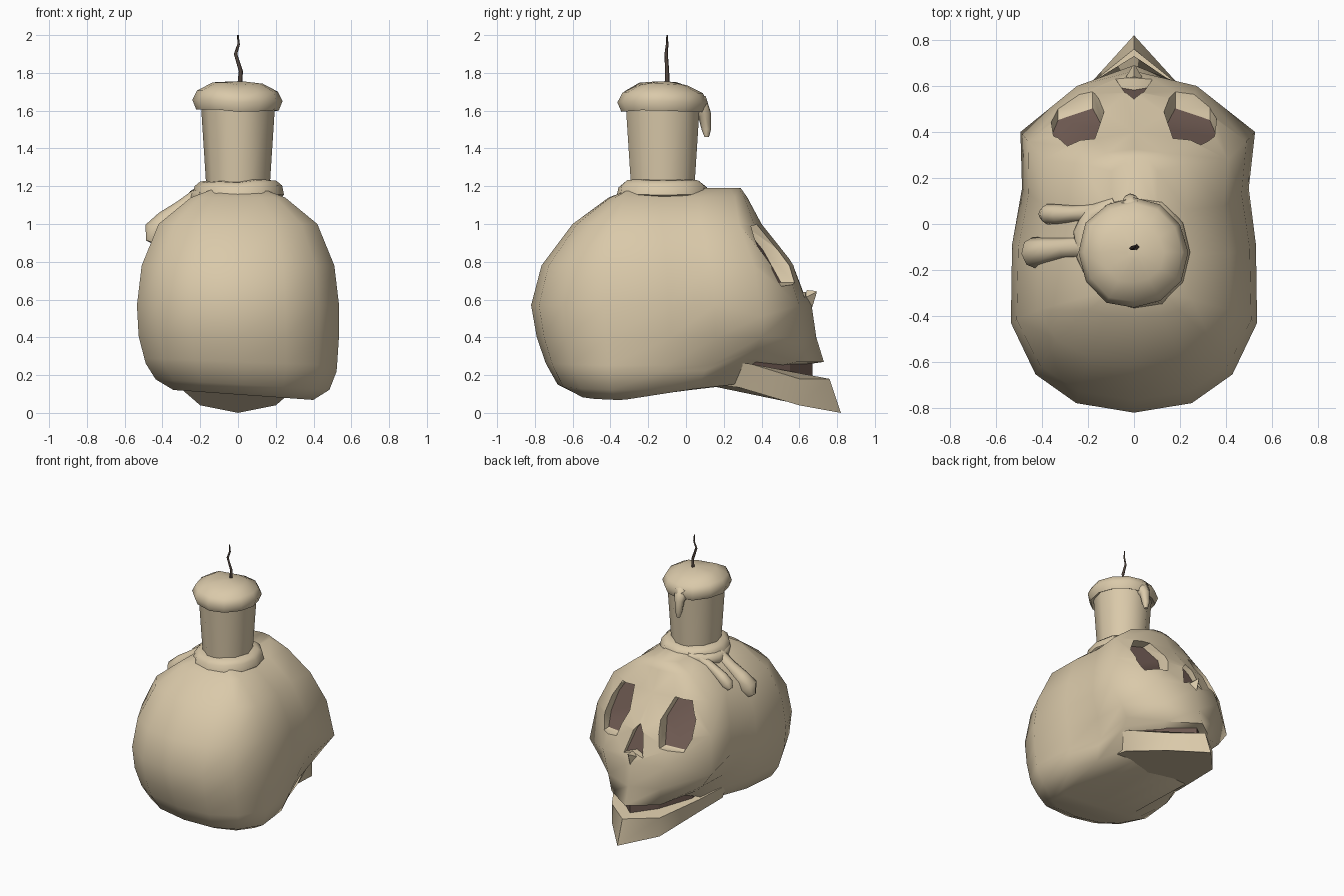
import bpy, bmesh, math, random

random.seed(4)
if "Cube" in bpy.data.objects:
    bpy.data.objects.remove(bpy.data.objects["Cube"])


def material(name, rgb):
    m = bpy.data.materials.new(name)
    m.use_nodes = True
    m.diffuse_color = (*rgb, 1)
    node = next(n for n in m.node_tree.nodes if n.type == "BSDF_PRINCIPLED")
    node.inputs["Base Color"].default_value = (*rgb, 1)
    return m


bone = material("bone", (0.7, 0.585, 0.4))
dark = material("dark_brown", (0.15, 0.097, 0.08))
char = material("wick_brown", (0.08, 0.057, 0.045))


def shade(obj, angle):
    bpy.ops.object.select_all(action="DESELECT")
    obj.select_set(True)
    bpy.context.view_layer.objects.active = obj
    bpy.ops.object.shade_smooth_by_angle(angle=math.radians(angle))


def loft(name, rings, mats, end_index=0):
    """Skin a list of equal rings; the last cap takes material end_index."""
    bm = bmesh.new()
    rows = [[bm.verts.new(p) for p in ring] for ring in rings]
    n = len(rows[0])
    for a, b in zip(rows, rows[1:]):
        for i in range(n):
            j = (i + 1) % n
            bm.faces.new((a[i], a[j], b[j], b[i]))
    bm.faces.new(rows[0])
    bm.faces.new(rows[-1]).material_index = end_index
    bmesh.ops.recalc_face_normals(bm, faces=bm.faces)
    mesh = bpy.data.meshes.new(name)
    bm.to_mesh(mesh)
    bm.free()
    for m in mats:
        mesh.materials.append(m)
    obj = bpy.data.objects.new(name, mesh)
    bpy.context.collection.objects.link(obj)
    return obj


def mirrored(half):
    """Close a half outline that starts and ends on the centre plane."""
    return half + [(-x, y, z) for x, y, z in half[-2:0:-1]]


def mix(a, b, t):
    return a + (b - a) * t


# The underside and the temples lean slightly to one side
def lean(x, y, z):
    low = max(0, 0.45 - z) * (y < 0.2)
    return (x + 0.08 * abs(x) * max(0, y) + 0.08 * low, y, z - 0.2 * x * low)


# Skull: horizontal slices, each from the back of the head to the face
def slice_ring(z, back, w, cheek_x, cheek_y, mid_x, mid_y, front, lift=0):
    half = [(w * fx, -0.3 + fy * (back + 0.3), z)
            for fx, fy in ((0, 1), (0.47, 0.92), (0.8, 0.68), (1, 0.25))]
    half.append((mix(w, cheek_x, 0.2), mix(-0.3, cheek_y, 0.3), z))
    half.append((mix(w, cheek_x, 0.65) * 0.95, mix(-0.3, cheek_y, 0.65), z))
    half += [(cheek_x, cheek_y, z + lift), (mid_x, mid_y, z), (0, front, z)]
    return [lean(*p) for p in mirrored(half)]


slices = [
    (0.095, -0.57, 0.37, 0.28, -0.37, 0.12, -0.37, -0.37),
    (0.15, -0.68, 0.46, 0.32, 0.25, 0.15, 0.27, 0.27),
    (0.24, -0.73, 0.505, 0.35, 0.32, 0.15, 0.44, 0.52, 0.05),
    (0.27, -0.745, 0.51, 0.365, 0.37, 0.2, 0.59, 0.73, 0.07),
    (0.4, -0.79, 0.53, 0.43, 0.4, 0.22, 0.6, 0.69),
    (0.57, -0.82, 0.535, 0.51, 0.4, 0.26, 0.6, 0.665, -0.06),
    (0.78, -0.765, 0.51, 0.475, 0.36, 0.24, 0.53, 0.575),
    (1.0, -0.6, 0.42, 0.4, 0.28, 0.24, 0.36, 0.4),
    (1.14, -0.41, 0.25, 0.23, 0.26, 0.12, 0.31, 0.325),
    (1.19, -0.28, 0.12, 0.1, 0.23, 0.06, 0.28, 0.29),
]
skull = loft("skull", [slice_ring(*s) for s in slices], (bone, dark))


def carve(outline, floor):
    """Cut a recess along y, leaving a dark floor at depth floor(x, z)."""
    rings = [[(x, 1.0, z) for x, z in outline],
             [(x, floor(x, z), z) for x, z in outline]]
    cutter = loft("recess_cutter", rings, (bone, dark), 1)
    cutter.hide_render = True
    mod = skull.modifiers.new("recess", "BOOLEAN")
    mod.operation = "DIFFERENCE"
    mod.solver = "EXACT"
    mod.object = cutter
    bpy.context.view_layer.objects.active = skull
    bpy.ops.object.modifier_apply(modifier=mod.name)
    bpy.data.objects.remove(cutter)


# Eye sockets and nose cavity
eye = [(0.17, 1.0), (0.29, 0.99), (0.35, 0.88), (0.36, 0.76), (0.33, 0.67), (0.18, 0.69), (0.13, 0.86)]
for side in (1, -1):
    carve([(side * x, z) for x, z in eye],
          lambda x, z: 0.262 - 0.68 * (z - 1) - 0.43 * (abs(x) - 0.25))
nose = [(0, 0.82), (0.04, 0.77), (0.08, 0.61), (0, 0.64), (-0.08, 0.61), (-0.04, 0.77)]
carve(nose, lambda x, z: 0.555 - 0.45 * (z - 0.7))
shade(skull, 58)

# Nasal spine
loft("nasal_spine",
     [[(0.04, 0.63, 0.61), (0, 0.64, 0.65), (-0.04, 0.63, 0.61), (0, 0.65, 0.5)],
      [(0.005, 0.69, 0.64), (0, 0.69, 0.645), (-0.005, 0.69, 0.64), (0, 0.69, 0.63)]],
     (bone,))

# Lower jaw and the dark inside of the mouth
jaw_low = [(0, 0.05, 0.16), (0.34, 0.05, 0.16), (0.31, 0.28, 0.135), (0.2, 0.6, 0.04), (0, 0.82, 0)]
jaw_top = [(0, 0.05, 0.27), (0.38, 0.05, 0.27), (0.35, 0.34, 0.26), (0.2, 0.6, 0.18), (0, 0.76, 0.18)]
jaw = loft("jaw", [mirrored(jaw_low), mirrored(jaw_top)], (bone,))
shade(jaw, 40)
core = [(0, 0.15), (0.25, 0.15), (0.295, 0.34), (0.155, 0.55), (0, 0.67)]
loft("mouth_inside", [mirrored([(x, y, z) for x, y in core]) for z in (0.17, 0.33)], (dark,))


# Candle, melted cap and wax collar, turned around one axis
def lathe(name, profile, sides, wobble=0.0):
    offsets = [random.uniform(-wobble, wobble) for _ in range(sides)]
    rings = []
    for r, z in profile:
        ring = []
        for i, off in enumerate(offsets):
            a = math.tau * i / sides
            bump = off if r > 0.1 else 0
            k = r + bump
            ring.append((k * math.cos(a), -0.123 + 1.05 * k * math.sin(a), z + bump))
        rings.append(ring)
    shade(loft(name, rings, (bone,)), 58)


lathe("candle", [(0.165, 1.15), (0.198, 1.66)], 10)
lathe("melted_cap", [(0.18, 1.62), (0.215, 1.6), (0.235, 1.65), (0.21, 1.7),
                     (0.13, 1.742), (0.03, 1.755)], 12, 0.01)
lathe("wax_collar", [(0.2, 1.12), (0.24, 1.15), (0.23, 1.2), (0.2, 1.225), (0.15, 1.23)], 12, 0.008)


# Wax drips and wick as tapered tubes
def tube(name, points, radii, mat, detail):
    data = bpy.data.curves.new(name, "CURVE")
    data.dimensions = "3D"
    data.bevel_depth = 1
    data.bevel_resolution = detail
    data.use_fill_caps = True
    spline = data.splines.new("POLY")
    spline.points.add(len(points) - 1)
    for p, co, r in zip(spline.points, points, radii):
        p.co = (*co, 1)
        p.radius = r
    spline.use_smooth = True
    data.materials.append(mat)
    obj = bpy.data.objects.new(name, data)
    bpy.context.collection.objects.link(obj)


tube("collar_web", [(-0.08, 0.09, 1.17), (-0.18, 0.04, 1.155), (-0.22, -0.04, 1.145),
                    (-0.21, -0.14, 1.145), (-0.18, -0.23, 1.15)],
     (0.035, 0.045, 0.045, 0.04, 0.03), bone, 2)
tube("short_drip", [(-0.16, 0.05, 1.16), (-0.26, 0.045, 1.11), (-0.33, 0.043, 1.065),
                    (-0.375, 0.043, 1.025), (-0.4, 0.043, 0.995)],
     (0.04, 0.035, 0.042, 0.045, 0.02), bone, 2)
tube("long_drip", [(-0.18, -0.1, 1.16), (-0.3, -0.105, 1.08), (-0.38, -0.115, 1.02),
                   (-0.43, -0.125, 0.96), (-0.455, -0.13, 0.9)],
     (0.05, 0.045, 0.055, 0.07, 0.035), bone, 2)
tube("cap_drip", [(-0.01, 0.02, 1.64), (-0.012, 0.07, 1.63), (-0.015, 0.098, 1.58),
                  (-0.015, 0.108, 1.5), (-0.015, 0.11, 1.46)],
     (0.05, 0.058, 0.035, 0.025, 0.012), bone, 2)
tube("wick", [(0.01, -0.1, 1.74), (0.015, -0.1, 1.81), (-0.013, -0.105, 1.9),
              (0.003, -0.1, 1.95), (0, -0.1, 2.0)],
     (0.013, 0.011, 0.009, 0.007, 0.004), char, 0)
